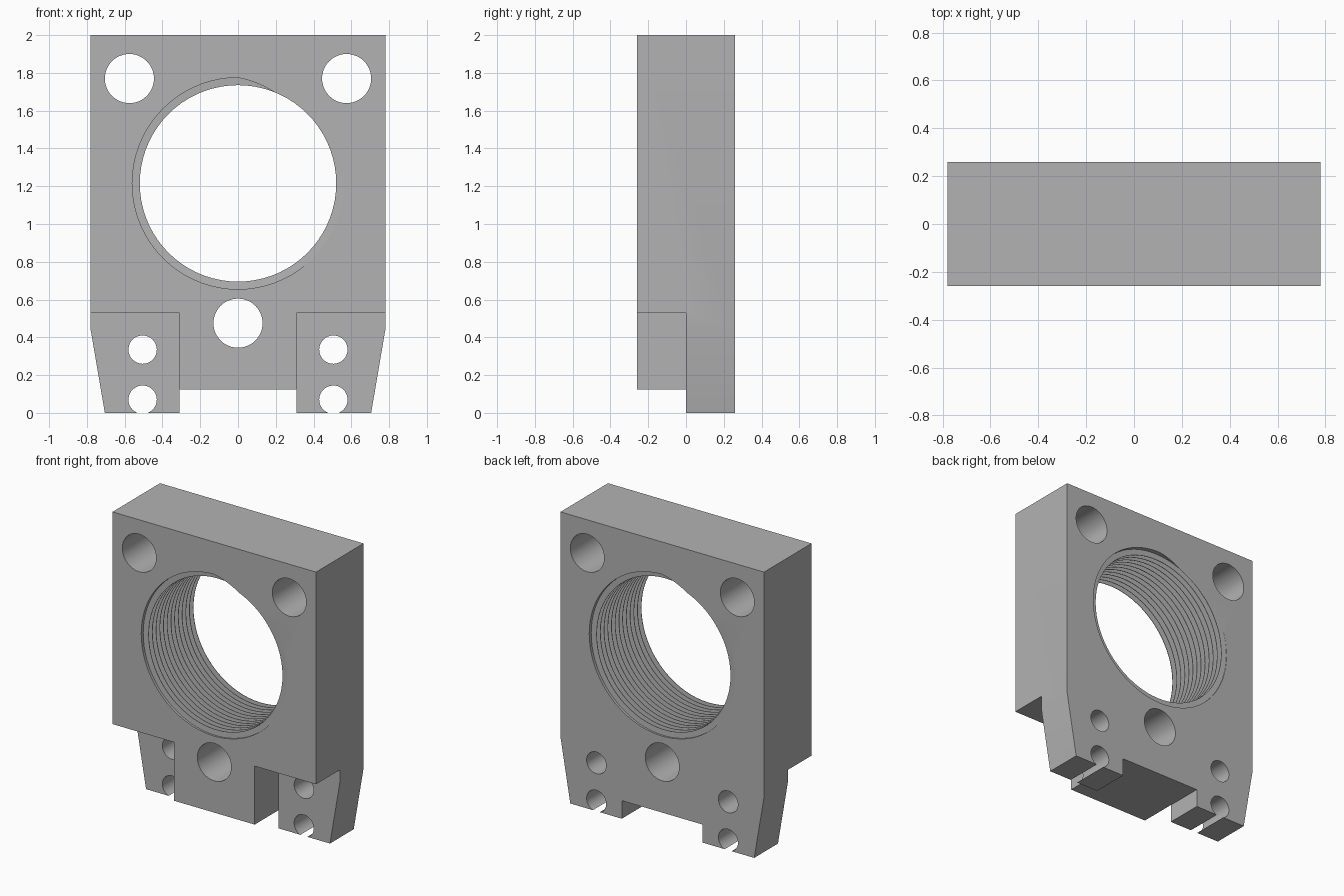
import bpy, bmesh
from math import pi, sin, cos

if "Cube" in bpy.data.objects:
    bpy.data.objects.remove(bpy.data.objects["Cube"])

DEPTH = 0.26          # half thickness of the block
BORE_Z = 1.215        # centre height of the threaded bore

grey = bpy.data.materials.new("machined_grey")
grey.use_nodes = True
grey.diffuse_color = (0.45, 0.45, 0.45, 1)
grey.node_tree.nodes["Principled BSDF"].inputs["Base Color"].default_value = (0.45, 0.45, 0.45, 1)


def finish(name, bm):
    bmesh.ops.recalc_face_normals(bm, faces=bm.faces)
    mesh = bpy.data.meshes.new(name)
    bm.to_mesh(mesh)
    bm.free()
    mesh.materials.append(grey)
    obj = bpy.data.objects.new(name, mesh)
    bpy.context.collection.objects.link(obj)
    return obj


def prism(name, outline, y0, y1):
    bm = bmesh.new()
    face = bm.faces.new([bm.verts.new((x, y0, z)) for x, z in outline])
    out = bmesh.ops.extrude_face_region(bm, geom=[face])
    moved = [v for v in out["geom"] if isinstance(v, bmesh.types.BMVert)]
    bmesh.ops.translate(bm, vec=(0, y1 - y0, 0), verts=moved)
    return finish(name, bm)


def hole(x, z, radius, sides=48):
    ring = [(x + radius * cos(2 * pi * i / sides), z + radius * sin(2 * pi * i / sides))
            for i in range(sides)]
    return prism("hole_cutter", ring, -0.5, 0.5)


def thread_cutter(inner, outer, turns, steps=72):
    """Solid screw whose surface is a ridge profile swept along a helix."""
    pitch = 2 * DEPTH / turns
    profile = [(0.0, outer), (0.8, outer), (0.86, inner), (0.94, inner)]
    first, count = -2, int(turns) + 5
    bm = bmesh.new()
    columns = []
    for j in range(count * steps + 1):
        t = first + j / steps
        angle = pi / 2 - 2 * pi * t
        columns.append([bm.verts.new((r * cos(angle), -DEPTH + pitch * (t + f), BORE_Z + r * sin(angle)))
                        for f, r in profile])
    # each profile closes onto the start of the profile one turn further on
    strips = [columns[j] + [columns[j + steps][0]] for j in range(len(columns) - steps)]
    for a, b in zip(strips, strips[1:]):
        for k in range(len(profile)):
            bm.faces.new((a[k], b[k], b[k + 1], a[k + 1]))
    # fan caps at both ends, outside the block
    start = [c[0] for c in columns[:steps + 1]] + strips[0][-2:0:-1]
    end = [c[0] for c in columns[-steps - 1:]] + strips[-1][-2:0:-1]
    for loop in (start, end):
        hub = bm.verts.new((0, sum(v.co.y for v in loop) / len(loop), BORE_Z))
        for a, b in zip(loop, loop[1:] + loop[:1]):
            bm.faces.new((a, b, hub))
    loose = [v for v in bm.verts if not v.link_faces]
    bmesh.ops.delete(bm, geom=loose, context="VERTS")
    return finish("thread_cutter", bm)


# Block outline with tapered feet and a notch between them
half = [(0.31, 0.125), (0.31, 0), (0.705, 0), (0.78, 0.44), (0.78, 2)]
outline = half + [(-x, z) for x, z in reversed(half)]
block = prism("mounting_block", outline, -DEPTH, DEPTH)

cutters = [hole(0, 0.475, 0.13)]
for side in (-1, 1):
    # front corner recess, upper bolt hole, two foot holes
    recess = [(side * x, z) for x, z in ((0.31, -0.2), (1, -0.2), (1, 0.53), (0.31, 0.53))]
    cutters.append(prism("recess_cutter", recess, -0.5, 0))
    cutters.append(hole(side * 0.575, 1.77, 0.13))
    cutters += [hole(side * 0.505, z, 0.075) for z in (0.07, 0.335)]
cutters.append(thread_cutter(0.52, 0.56, 12.8))

# Cut everything out of the block
bpy.ops.object.select_all(action="DESELECT")
block.select_set(True)
bpy.context.view_layer.objects.active = block
for cutter in cutters:
    cutter.hide_render = True
    mod = block.modifiers.new("cut", "BOOLEAN")
    mod.operation = "DIFFERENCE"
    mod.solver = "EXACT"
    mod.object = cutter
    bpy.ops.object.modifier_apply(modifier=mod.name)
    bpy.data.objects.remove(cutter)

bpy.ops.object.shade_smooth_by_angle(angle=pi / 6)
